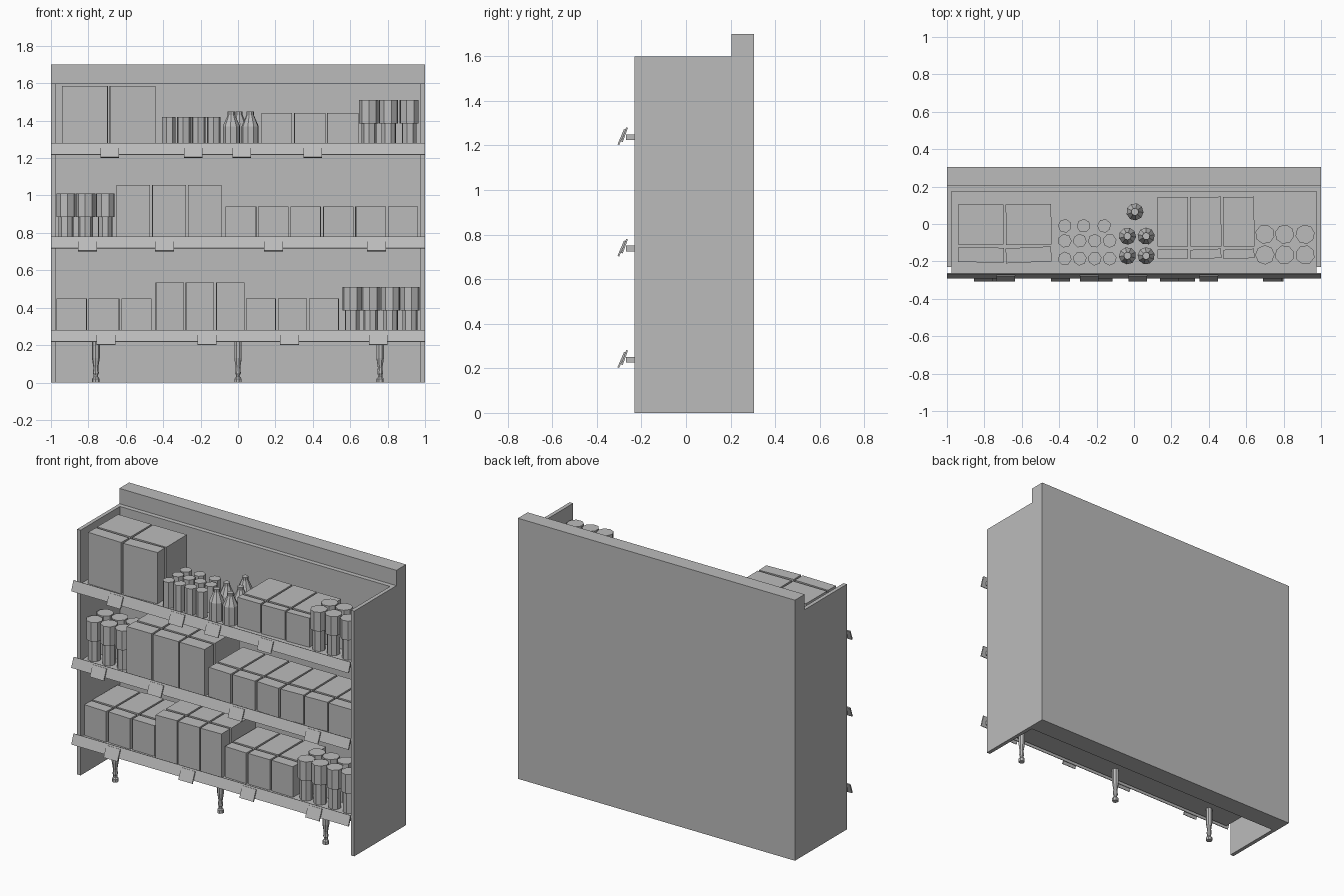
import bpy, bmesh, random
from math import pi, cos, sin, radians
from mathutils import Matrix, Vector

random.seed(4)
cube = bpy.data.objects.get("Cube")
if cube:
    bpy.data.objects.remove(cube, do_unlink=True)

grey = bpy.data.materials.new("plain grey")
grey.use_nodes = True
colour = (0.5, 0.5, 0.5, 1)
grey.diffuse_color = colour
grey.node_tree.nodes["Principled BSDF"].inputs["Base Color"].default_value = colour


def finish(name, bm):
    bmesh.ops.recalc_face_normals(bm, faces=bm.faces)
    mesh = bpy.data.meshes.new(name)
    bm.to_mesh(mesh)
    bm.free()
    mesh.materials.append(grey)
    obj = bpy.data.objects.new(name, mesh)
    bpy.context.collection.objects.link(obj)
    return obj


def box(name, x0, x1, y0, y1, z0, z1, turn=0, tilt=0):
    """Box between limits, turned about its own centre."""
    bm = bmesh.new()
    centre = Vector((x0 + x1, y0 + y1, z0 + z1)) / 2
    bmesh.ops.create_cube(bm, size=1, matrix=Matrix.Diagonal((x1 - x0, y1 - y0, z1 - z0, 1)))
    obj = finish(name, bm)
    obj.location = centre
    obj.rotation_euler = (radians(tilt), 0, radians(turn))
    return obj


def lathe(name, x, y, z, profile, sides):
    """Faceted turned shape from (radius, height) pairs."""
    bm = bmesh.new()
    rings = []
    for r, h in profile:
        angles = [2 * pi * i / sides for i in range(sides)]
        rings.append([bm.verts.new((r * cos(a), r * sin(a), h)) for a in angles])
    for low, high in zip(rings, rings[1:]):
        for i in range(sides):
            j = (i + 1) % sides
            bm.faces.new((low[i], low[j], high[j], high[i]))
    bm.faces.new(rings[0][::-1])
    bm.faces.new(rings[-1])
    obj = finish(name, bm)
    obj.location = (x, y, z)
    obj.rotation_euler.z = random.uniform(0, pi)
    return obj


def cartons(x0, x1, count, base, height, front=-0.2, split=-0.13, back=0.14, name="carton"):
    """Row of cartons, a shallow one standing before each deep one."""
    step = (x1 - x0) / count
    for i in range(count):
        a, b = x0 + i * step, x0 + (i + 1) * step - 0.012
        wobble = random.uniform(-3, 3)
        box(name + "_front", a, b, front, split, base, base + height, wobble)
        box(name + "_back", a, b, split + 0.015, back, base, base + height, wobble / 4)


def jars(xs, base):
    profile = [(0.04, 0), (0.04, 0.135), (0.052, 0.135), (0.052, 0.26)]
    for x in xs:
        for y in (-0.165, -0.055):
            lathe("jar", x, y, base, profile, 8)


# Cabinet shell
for side in (-1, 1):
    a, b = sorted((side, side * 0.975))
    box("side_panel", a, b, -0.23, 0.305, 0, 1.6)
box("back_panel", -0.975, 0.975, 0.175, 0.305, 0, 1.6)
box("top_rail", -1, 1, 0.205, 0.305, 1.6, 1.7)

# Shelves, tilted price rails and label holders
levels = (0.25, 0.75, 1.25)
labels = ((-0.706, -0.166, 0.275, 0.75), (-0.805, -0.393, 0.19, 0.74), (-0.685, -0.24, 0.02, 0.4))
for top, spots in zip(levels, labels):
    box("shelf", -0.975, 0.975, -0.27, 0.175, top - 0.025, top)
    box("price_rail", -1, 1, -0.28, -0.272, top - 0.035, top + 0.032, tilt=-20)
    for x in spots:
        box("label_holder", x - 0.05, x + 0.05, -0.293, -0.285, top - 0.05, top + 0.025, tilt=-23)

# Feet
foot = [(0.02, 0), (0.02, 0.02), (0.012, 0.03), (0.012, 0.04), (0.016, 0.05),
        (0.013, 0.08), (0.021, 0.13), (0.021, 0.226)]
for x in (-0.76, 0, 0.76):
    lathe("foot", x, -0.18, 0, foot, 8)

# Bottom shelf goods
low, mid, high = levels
cartons(-0.97, -0.45, 3, low, 0.2)
cartons(-0.44, 0.045, 3, low, 0.285, front=-0.22)
cartons(0.045, 0.55, 3, low, 0.2)
jars((0.61, 0.71, 0.815, 0.92), low)

# Middle shelf goods
jars((-0.92, -0.815, -0.71), mid)
cartons(-0.65, -0.075, 3, mid, 0.305, front=-0.22)
cartons(-0.065, 0.975, 6, mid, 0.19, front=-0.21)

# Top shelf goods
cartons(-0.94, -0.43, 2, high, 0.335, front=-0.205, split=-0.125, back=0.105, name="large_carton")
cartons(0.125, 0.655, 3, high, 0.19, front=-0.185, split=-0.135, back=0.145)
jars((0.7, 0.805, 0.915), high)
for y, xs in ((-0.185, (-0.37, -0.29, -0.21, -0.13)),
              (-0.09, (-0.37, -0.29, -0.21, -0.13)),
              (-0.01, (-0.37, -0.27, -0.16))):
    for x in xs:
        lathe("can", x, y, high, [(0.037, 0), (0.037, 0.17)], 7)
bottle = [(0.046, 0), (0.046, 0.12), (0.02, 0.18), (0.02, 0.2)]
for x, y in ((0.005, 0.065), (-0.035, -0.065), (0.065, -0.065), (-0.035, -0.17), (0.065, -0.17)):
    lathe("bottle", x, y, high, bottle, 9)
